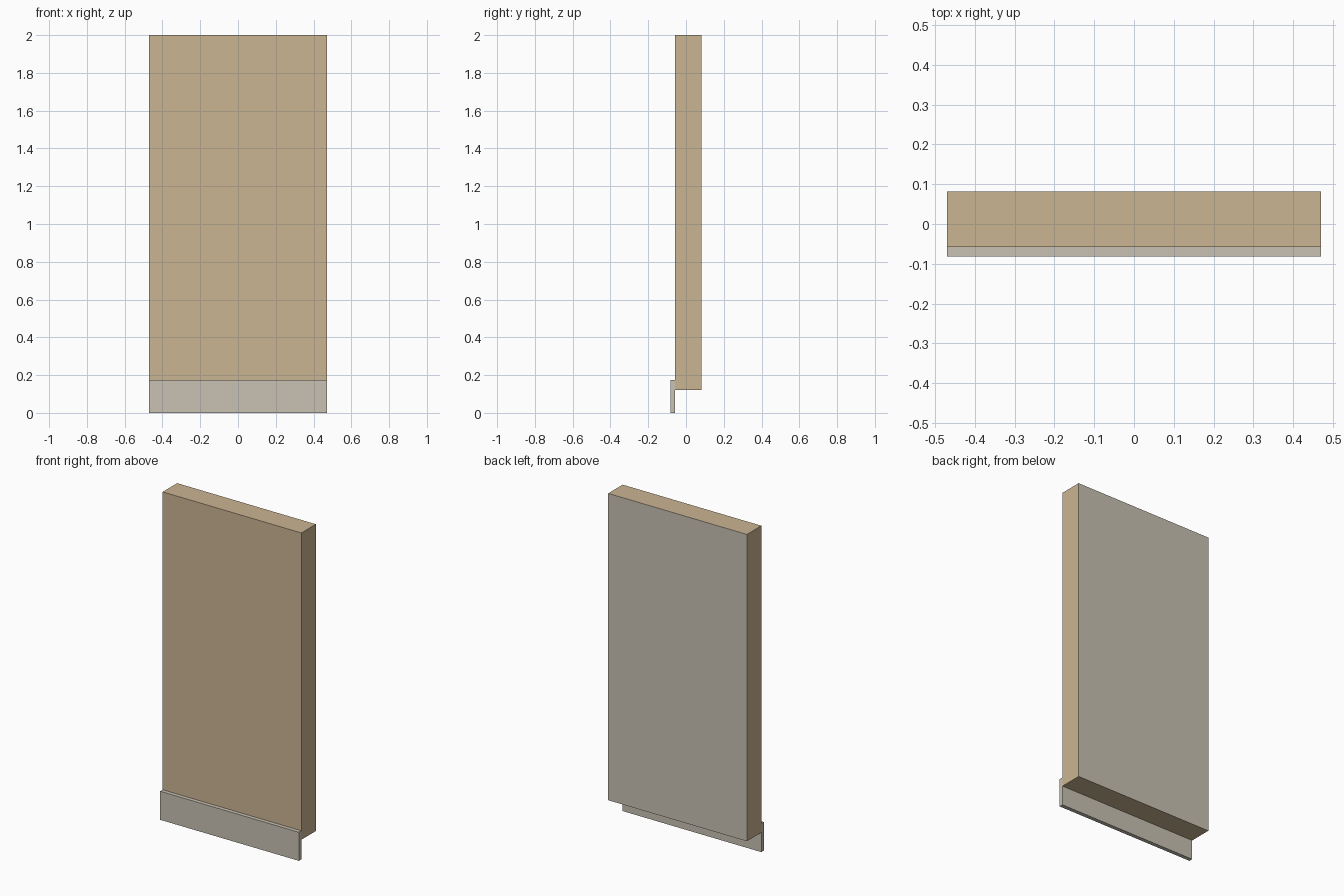
import bpy

if "Cube" in bpy.data.objects:
    bpy.data.objects.remove(bpy.data.objects["Cube"])


def material(name, rgb):
    mat = bpy.data.materials.new(name)
    mat.diffuse_color = (*rgb, 1)
    mat.use_nodes = True
    mat.node_tree.nodes["Principled BSDF"].inputs["Base Color"].default_value = mat.diffuse_color
    return mat


def box(name, x, y, z, mat):
    """Axis-aligned box from (min, max) pairs."""
    bpy.ops.mesh.primitive_cube_add(size=1)
    ob = bpy.context.object
    ob.name = name
    for v in ob.data.vertices:
        v.co = [lo if c < 0 else hi for c, (lo, hi) in zip(v.co, (x, y, z))]
    ob.data.materials.append(mat)
    return ob


tan = material("tan_core", (0.60, 0.46, 0.29))
grey = material("warm_grey_finish", (0.58, 0.54, 0.45))

WIDTH = (-0.47, 0.47)

# Thick wall core, its back face finished in grey
core = box("wall_core", WIDTH, (-0.058, 0.082), (0.12, 2.0), tan)
core.data.materials.append(grey)
for face in core.data.polygons:
    if face.normal.y > 0.9:
        face.material_index = 1

# Skirting board hanging below the front of the core
box("skirting_board", WIDTH, (-0.082, -0.058), (0.0, 0.175), grey)
